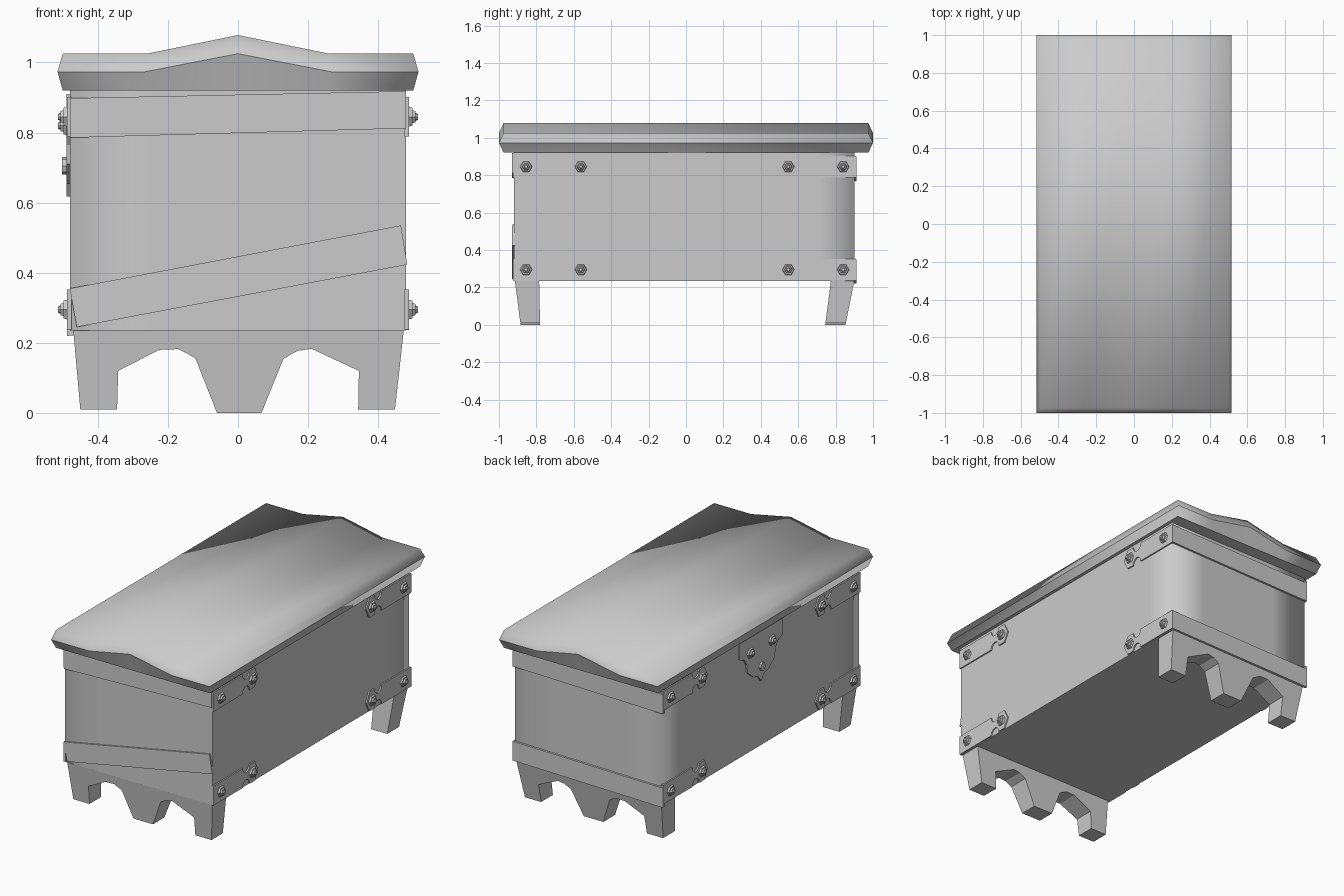
import bpy, bmesh, math
from mathutils import Matrix, Vector

if "Cube" in bpy.data.objects:
    bpy.data.objects.remove(bpy.data.objects["Cube"])


def finish(name, bm):
    bmesh.ops.recalc_face_normals(bm, faces=bm.faces)
    mesh = bpy.data.meshes.new(name)
    bm.to_mesh(mesh)
    bm.free()
    ob = bpy.data.objects.new(name, mesh)
    bpy.context.collection.objects.link(ob)
    return ob


def prism(bm, pts, place, w0, w1):
    """Extrude a 2D outline from w0 to w1; place(u, v, w) gives the 3D point."""
    a = [bm.verts.new(place(u, v, w0)) for u, v in pts]
    b = [bm.verts.new(place(u, v, w1)) for u, v in pts]
    caps = [bm.faces.new(a), bm.faces.new(b)]
    n = len(pts)
    sides = [bm.faces.new((a[i], a[(i + 1) % n], b[(i + 1) % n], b[i])) for i in range(n)]
    return caps, sides


def bolt(bm, sx, y, z, x0=0.486):
    """Hexagonal bolt head with a small tapered cap, facing along x."""
    turn = Matrix.Rotation(sx * math.pi / 2, 4, 'Y')
    for r1, r2, depth, off, seg in ((.033, .029, .012, .006, 6), (.022, .018, .01, .016, 6),
                                    (.012, .008, .008, .024, 8)):
        m = Matrix.Translation((sx * (x0 + off), y, z)) @ turn
        bmesh.ops.create_cone(bm, cap_ends=True, segments=seg, radius1=r1,
                              radius2=r2, depth=depth, matrix=m)


# Chest body: soft shading round three corners, crisp at the fourth
plan = [(-.48, -.92), (-.25, -.92), (.25, -.92), (.48, -.92), (.48, -.7), (.48, .7),
        (.48, .9), (.25, .9), (-.25, .9), (-.48, .9), (-.48, .7), (-.48, -.7)]
bm = bmesh.new()
caps, sides = prism(bm, plan, lambda u, v, w: (u, v, w), .235, .93)
for f in sides:
    f.smooth = True
for f in caps:
    for e in f.edges:
        e.smooth = False
for e in bm.edges:
    if all(v.co.x > .47 and v.co.y < -.9 for v in e.verts):
        e.smooth = False
finish("chest_body", bm)

# Lid: three stacked rings with a ridge along the middle
xs = [-1, -.52, 0, .52, 1]
rings = [(.50, .975, [1.025, 1.025, 1.078, 1.025, 1.025]),
         (.515, 1.0, [.973, .973, 1.025, .973, .973]),
         (.50, .975, [.92] * 5)]
bm = bmesh.new()
loops = []
for hx, hy, zs in rings:
    front = [bm.verts.new((x * hx, -hy, z)) for x, z in zip(xs, zs)]
    back = [bm.verts.new((x * hx, hy, z)) for x, z in zip(xs, zs)]
    loops.append(front + back[::-1])
for upper, lower in zip(loops, loops[1:]):
    for i in range(10):
        j = (i + 1) % 10
        bm.faces.new((upper[i], upper[j], lower[j], lower[i]))
for i in range(4):
    bm.faces.new((loops[0][i], loops[0][i + 1], loops[0][8 - i], loops[0][9 - i]))
bm.faces.new(loops[2])
for f in bm.faces:
    f.smooth = True
for loop in loops[1:]:
    for e in bm.edges:
        if e.verts[0] in loop and e.verts[1] in loop:
            e.smooth = False
finish("lid", bm)

# Carved feet: one arched board at each end, tapering toward the floor
feet = [(-.47, .236), (-.45, .01), (-.345, .01), (-.342, .12), (-.225, .18), (-.17, .182),
        (-.122, .157), (-.06, 0), (.067, 0), (.13, .155), (.17, .177), (.21, .183),
        (.345, .12), (.343, .01), (.448, .01), (.473, .236)]
for name, outer, tilt, inner, inner_tilt in (("front_feet", -.915, -.13, -.785, -.02),
                                             ("back_feet", .90, .2, .775, .13)):
    bm = bmesh.new()
    prism(bm, feet, lambda u, v, w: (u, (outer, inner)[w]
          - (tilt, inner_tilt)[w] * (.236 - v), v), 0, 1)
    finish(name, bm)

# Straps across the ends; the lower front one hangs loose
straps = {
    "front_upper_strap": (-1, [(-.48, .785), (.48, .812), (.48, .918), (-.48, .898)]),
    "front_loose_strap": (-1, [(-.48, .355), (-.46, .245), (.483, .423), (.465, .535)]),
    "back_upper_strap": (1, [(-.488, .77), (.488, .79), (.488, .90), (-.488, .885)]),
    "back_lower_strap": (1, [(-.488, .22), (.488, .237), (.488, .35), (-.488, .335)]),
}
for name, (side, pts) in straps.items():
    bm = bmesh.new()
    w0, w1 = (-.93, -.915) if side < 0 else (.895, .912)
    prism(bm, pts, lambda u, v, w: (u, w, v), w0, w1)
    finish(name, bm)

# Corner plates on the long sides: notched, pointed tip, two bolts each
arc = [(.305 - .033 * math.cos(t * math.pi / 6), -.057 + .037 * math.sin(t * math.pi / 6))
       for t in range(7)]
half = [(0, -.057)] + arc + [(.385, -.057)]
plate = half + [(.415, 0)] + [(u, -v) for u, v in reversed(half)]
plates, bolts = bmesh.new(), bmesh.new()
for sx in (-1, 1):
    for y0, dy in ((-.925, 1), (.91, -1)):
        for z in (.845, .295):
            prism(plates, plate, lambda u, v, w: (sx * w, y0 + dy * u, z + v), .475, .488)
            for u in (.07, .363):
                bolt(bolts, sx, y0 + dy * u, z)
finish("corner_plates", plates)

# Lock plate on the left side, with keyhole cover and two bolts
edge = [(.20, .91), (.20, .815), (.16, .80), (.135, .765), (.125, .71), (.07, .665), (.03, .655)]
shield = edge + [(0, .617)] + [(-u, v) for u, v in reversed(edge)]
bm = bmesh.new()
prism(bm, shield, lambda u, v, w: (-w, u, v), .475, .489)
finish("lock_plate", bm)
bm = bmesh.new()
key = [(.022 * math.cos(t * math.pi / 4), .705 + .025 * math.sin(t * math.pi / 4))
       for t in range(8)]
prism(bm, key, lambda u, v, w: (-w, u, v), .485, .502)
finish("keyhole_cover", bm)
for y in (-.1, .1):
    bolt(bolts, -1, y, .82)
finish("bolts", bolts)
